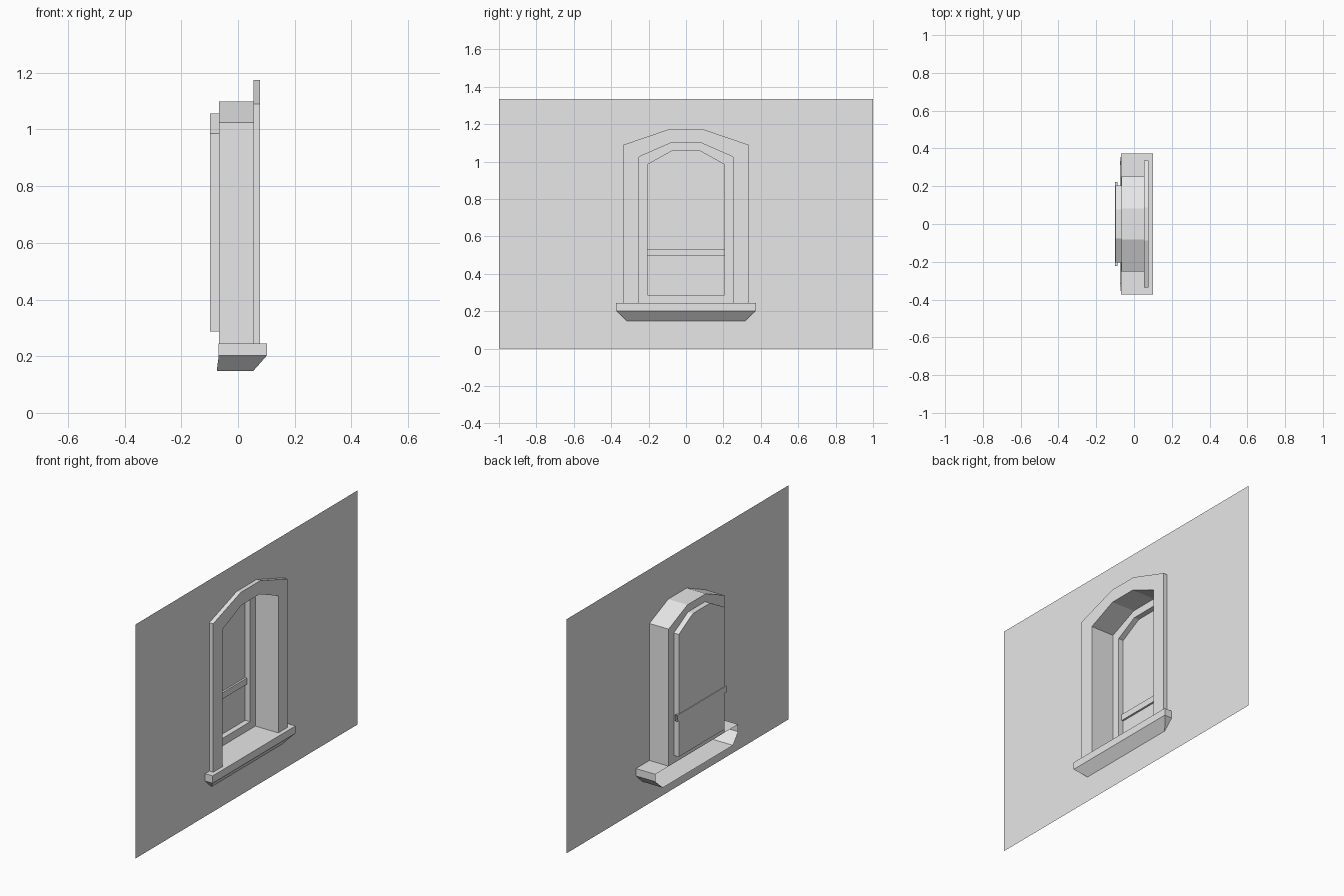
import bpy
import bmesh

cube = bpy.data.objects.get("Cube")
if cube:
    bpy.data.objects.remove(cube, do_unlink=True)

# One plain grey for everything
grey = bpy.data.materials.new("plain grey")
grey.use_nodes = True
grey.diffuse_color = (0.8, 0.8, 0.8, 1)
grey.node_tree.nodes["Principled BSDF"].inputs["Base Color"].default_value = (0.8, 0.8, 0.8, 1)

# Depths of the main surfaces along x
WALL, TRIM_FRONT, REVEAL_BACK, PANE = 0.054, 0.078, -0.067, -0.098


def arch(half, bottom, shoulder, top, peak):
    """Outline in (y, z) of an opening with a three-sided head."""
    side = [(half, bottom), (half, shoulder), (peak, top)]
    return [(-y, z) for y, z in side] + side[::-1]


def at(x, outline):
    """Place a (y, z) outline at depth x."""
    return [(x, y, z) for y, z in outline]


def skin(name, loops, closed=True, cap_first=False, cap_last=False):
    """Bridge successive loops into flat faces, with optional end caps."""
    bm = bmesh.new()
    rows = [[bm.verts.new(p) for p in loop] for loop in loops]
    count = len(rows[0])
    for a, b in zip(rows, rows[1:]):
        for i in range(count if closed else count - 1):
            j = (i + 1) % count
            bm.faces.new((a[i], b[i], b[j], a[j]))
    if cap_first:
        bm.faces.new(rows[0])
    if cap_last:
        bm.faces.new(rows[-1][::-1])
    mesh = bpy.data.meshes.new(name)
    bm.to_mesh(mesh)
    bm.free()
    mesh.materials.append(grey)
    obj = bpy.data.objects.new(name, mesh)
    bpy.context.collection.objects.link(obj)
    return obj


SILL_TOP = 0.244
outer = arch(0.335, SILL_TOP, 1.09, 1.174, 0.088)
inner = arch(0.252, SILL_TOP, 1.025, 1.099, 0.083)
sash = arch(0.205, 0.287, 0.985, 1.056, 0.077)
edge = arch(1, 0, 1.334, 1.334, 0.083)

# Thin wall sheet with the window cut out
skin("wall", [at(WALL, edge), at(WALL, inner)])

# Raised casing around the opening and the deep side walls behind it
skin("casing", [at(WALL, outer), at(TRIM_FRONT, outer), at(TRIM_FRONT, inner), at(WALL, inner)],
     closed=False)
skin("reveal", [at(WALL, inner), at(REVEAL_BACK, inner)], closed=False)

# Sash border, its recessed sides and the pane
skin("sash_frame", [at(REVEAL_BACK, inner), at(REVEAL_BACK, sash), at(PANE, sash)])
skin("pane", [at(PANE, sash)], cap_last=True)

# Meeting rail across the pane, open at its hidden ends
section = [(-0.087, 0.495), (-0.087, 0.531), (-0.1015, 0.531), (-0.1015, 0.495)]
skin("meeting_rail", [[(x, y, z) for x, z in section] for y in (-0.222, 0.222)])


def sill_row(back, front, half, z):
    return [(back, -half, z), (front, -half, z), (front, half, z), (back, half, z)]


# Sill with a tapered underside, open at the back
skin("sill", [sill_row(-0.068, 0.1015, 0.373, SILL_TOP),
              sill_row(-0.068, 0.1015, 0.373, 0.202),
              sill_row(-0.075, 0.054, 0.316, 0.148)],
     closed=False, cap_first=True, cap_last=True)
